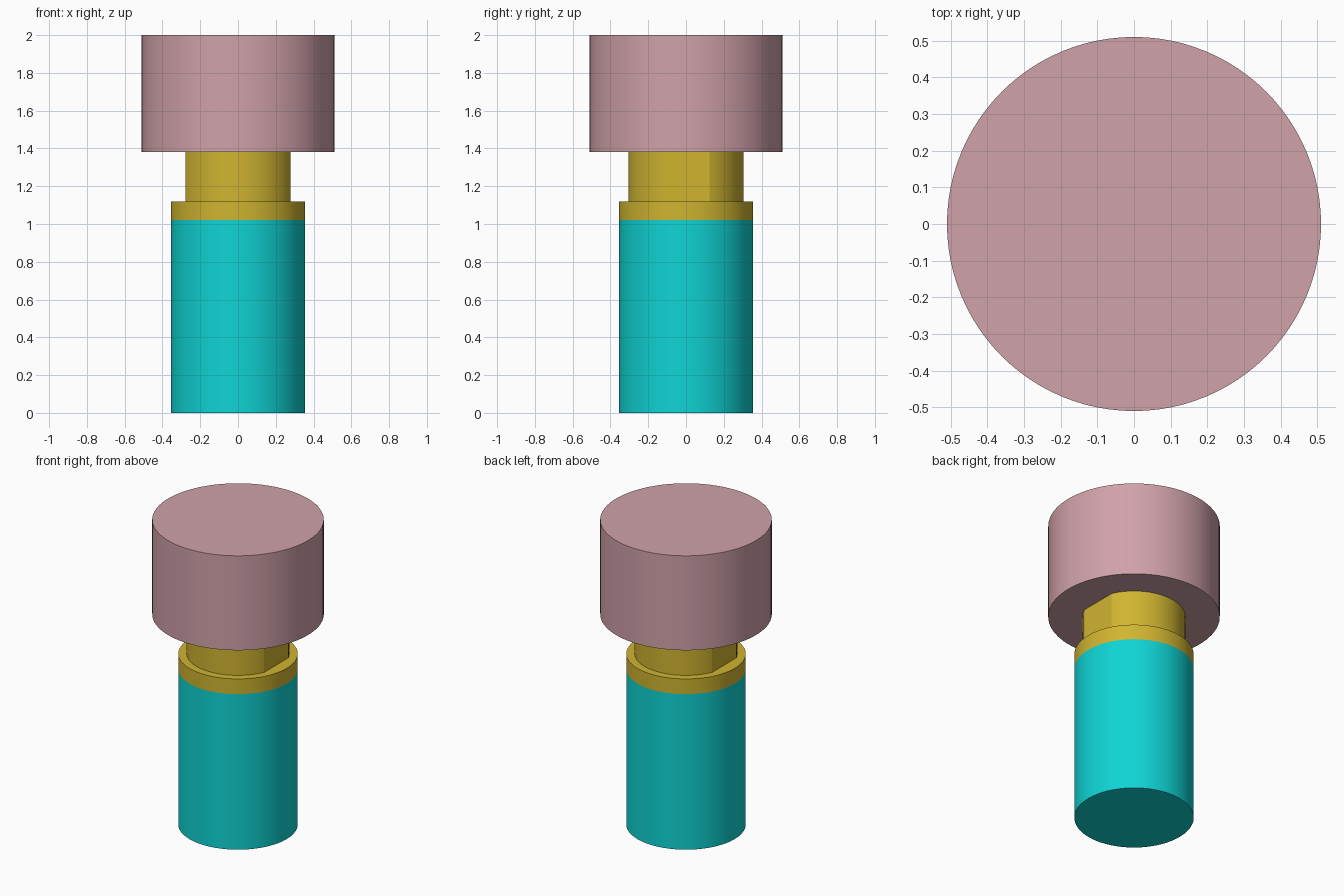
import bpy, bmesh, math

if "Cube" in bpy.data.objects:
    bpy.data.objects.remove(bpy.data.objects["Cube"])


def material(name, rgb):
    m = bpy.data.materials.new(name)
    m.diffuse_color = (*rgb, 1.0)
    m.use_nodes = True
    m.node_tree.nodes["Principled BSDF"].inputs["Base Color"].default_value = m.diffuse_color
    return m


teal = material("teal", (0.005, 0.66, 0.66))
gold = material("gold", (0.63, 0.46, 0.03))
pink = material("dusty pink", (0.63, 0.36, 0.40))


def circle(r, n=96):
    return [(r * math.cos(2 * math.pi * i / n), r * math.sin(2 * math.pi * i / n)) for i in range(n)]


def circle_with_flats(r, flat, n=40):
    """Circle outline cut by two flats at x = +flat and x = -flat."""
    a = math.acos(flat / r)
    arc = [a + (math.pi - 2 * a) * i / n for i in range(n + 1)]
    return [(r * math.cos(t), r * math.sin(t)) for t in arc + [t + math.pi for t in arc]]


def prism(name, outline, z0, z1, mat):
    """Closed solid raised from a flat outline, with smooth sides and sharp rims."""
    bm = bmesh.new()
    base = bm.faces.new([bm.verts.new((x, y, z0)) for x, y in outline])
    top = bmesh.ops.extrude_face_region(bm, geom=[base], use_keep_orig=True)
    for v in top["geom"]:
        if isinstance(v, bmesh.types.BMVert):
            v.co.z = z1
    bmesh.ops.recalc_face_normals(bm, faces=bm.faces)
    mesh = bpy.data.meshes.new(name)
    bm.to_mesh(mesh)
    bm.free()
    mesh.materials.append(mat)
    ob = bpy.data.objects.new(name, mesh)
    bpy.context.collection.objects.link(ob)
    bpy.ops.object.select_all(action='DESELECT')
    ob.select_set(True)
    bpy.context.view_layer.objects.active = ob
    bpy.ops.object.shade_smooth_by_angle(angle=math.radians(20))
    return ob


# Lower barrel and the collar on top of it
prism("barrel", circle(0.355), 0.0, 1.02, teal)
prism("collar", circle(0.355), 1.02, 1.12, gold)

# Neck with two wrench flats
prism("neck", circle_with_flats(0.305, 0.278), 1.12, 1.38, gold)

# Wide head
prism("head", circle(0.51), 1.38, 2.0, pink)
